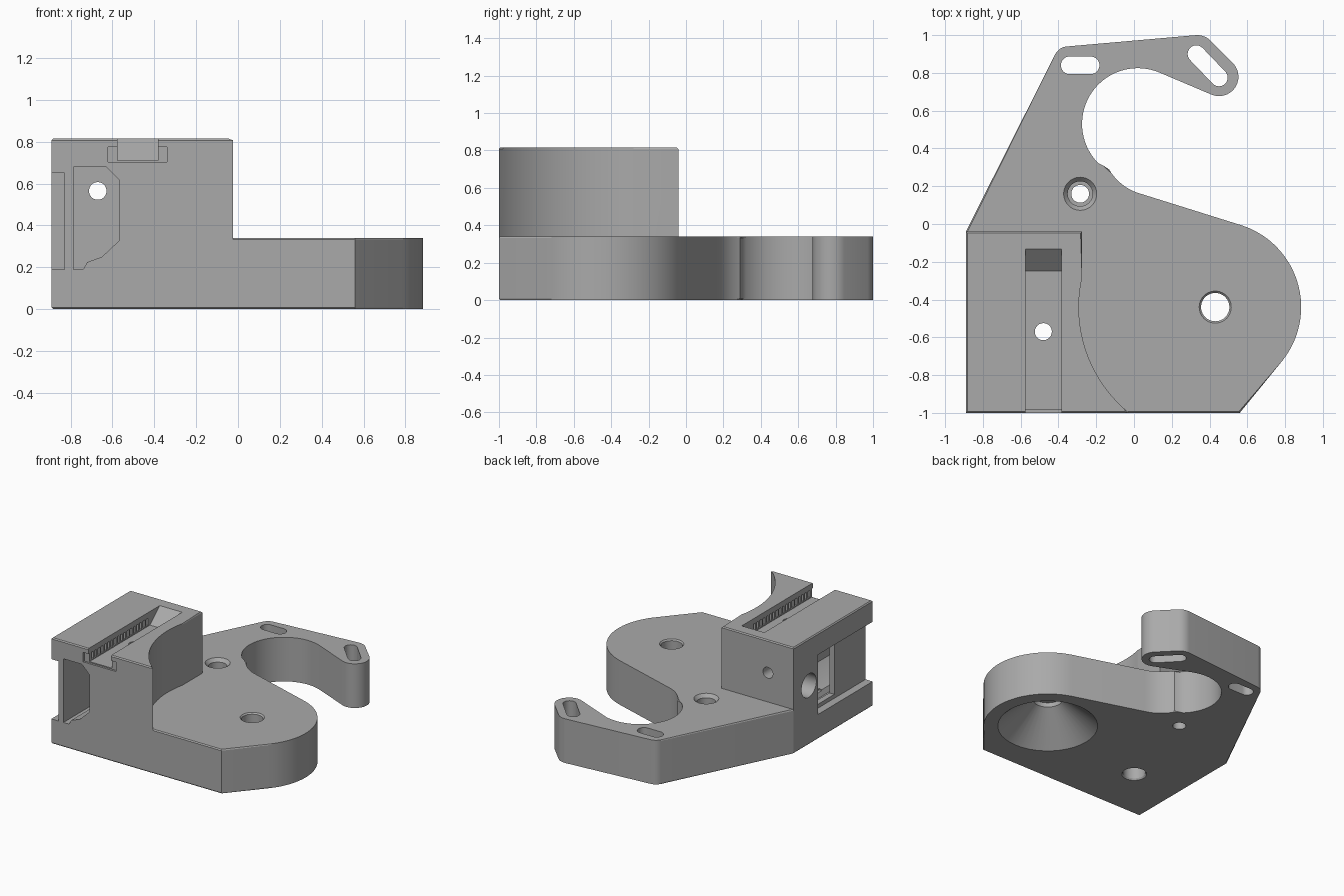
import bpy, bmesh, math

if "Cube" in bpy.data.objects:
    bpy.data.objects.remove(bpy.data.objects["Cube"], do_unlink=True)

grey = bpy.data.materials.new("plain grey")
grey.use_nodes = True
grey.diffuse_color = (0.4, 0.4, 0.4, 1)
grey.node_tree.nodes["Principled BSDF"].inputs["Base Color"].default_value = (0.4, 0.4, 0.4, 1)


def arc(cx, cy, r, start, end, n=16):
    angles = [math.radians(start + (end - start) * i / n) for i in range(n + 1)]
    return [(cx + r * math.cos(a), cy + r * math.sin(a)) for a in angles]


def circle(cx, cy, r, n=40):
    return arc(cx, cy, r, 0, 360, n)[:-1]


PLACE = {"x": lambda a, b, h: (h, a, b),
         "y": lambda a, b, h: (a, h, b),
         "z": lambda a, b, h: (a, b, h)}


def add_loft(bm, sections, axis):
    """Join matching outlines at successive heights into one closed solid."""
    rings = [[bm.verts.new(PLACE[axis](a, b, h)) for a, b in pts] for pts, h in sections]
    for low, high in zip(rings, rings[1:]):
        for i in range(len(low)):
            j = (i + 1) % len(low)
            bm.faces.new((low[i], low[j], high[j], high[i]))
    return [bm.faces.new(rings[0]), bm.faces.new(rings[-1])]


def finish(bm, name):
    bmesh.ops.recalc_face_normals(bm, faces=bm.faces)
    mesh = bpy.data.meshes.new(name)
    bm.to_mesh(mesh)
    bm.free()
    mesh.materials.append(grey)
    ob = bpy.data.objects.new(name, mesh)
    bpy.context.collection.objects.link(ob)
    return ob


def solid(name, sections, axis="z", edge=0):
    bm = bmesh.new()
    caps = add_loft(bm, sections, axis)
    if edge:
        rims = list({e for f in caps for e in f.edges})
        bmesh.ops.bevel(bm, geom=rims, offset=edge, segments=1, affect="EDGES")
    return finish(bm, name)


def prism(name, pts, low, high, axis="z", edge=0):
    return solid(name, [(pts, low), (pts, high)], axis, edge)


def stepped_hole(name, x, y, steps):
    return solid(name, [(circle(x, y, r), z) for r, z in steps])


def combine(target, tool, operation="DIFFERENCE"):
    mod = target.modifiers.new("combine", "BOOLEAN")
    mod.operation = operation
    mod.solver = "EXACT"
    mod.object = tool
    bpy.context.view_layer.objects.active = target
    bpy.ops.object.modifier_apply(modifier=mod.name)
    bpy.data.objects.remove(tool, do_unlink=True)


def rect(a0, b0, a1, b1):
    return [(a0, b0), (a1, b0), (a1, b1), (a0, b1)]


def slot(x0, y0, x1, y1, r):
    t = math.degrees(math.atan2(y1 - y0, x1 - x0))
    return arc(x1, y1, r, t - 90, t + 90) + arc(x0, y0, r, t + 90, t + 270)


# Base plate with round lobe and open hook
PIVOT = (0.43, -0.44)
outline = [(-0.89, -1), (0.56, -1)]
outline += arc(*PIVOT, 0.455, -38, 73, 28)
outline += arc(0.11, 0.43, 0.28, 255, 210, 10)
outline += arc(0.02, 0.53, 0.295, 230, 68, 32)
outline += arc(0.45, 0.78, 0.103, -113, 40)
outline += arc(0.335, 0.90, 0.10, 45, 95, 8)
outline += arc(-0.35, 0.865, 0.075, 95, 153, 8)
outline += [(-0.89, -0.04)]
body = prism("bracket_body", outline, 0, 0.34, edge=0.008)

# Tall clamp block with a curved flank clearing the lobe
block = [(-0.89, -1)] + arc(*PIVOT, 0.722, 231, 168, 24)
block += [(-0.275, -0.28), (-0.275, -0.04), (-0.89, -0.04)]
combine(body, prism("block", block, 0, 0.815, edge=0.008), "UNION")

# Cone recess below the lobe, and the pivot hole above it
combine(body, stepped_hole("cone", *PIVOT, [
    (0.365, -0.01), (0.355, 0), (0.105, 0.215), (0.105, 0.25),
    (0.075, 0.25), (0.075, 0.33), (0.09, 0.345)]))

# Countersunk screw hole beside the hook
combine(body, stepped_hole("screw_hole", -0.285, 0.16, [
    (0.047, -0.02), (0.047, 0.16), (0.066, 0.16), (0.066, 0.315), (0.092, 0.345)]))

# Adjusting slots in the hook
combine(body, prism("slot_a", slot(-0.34, 0.84, -0.23, 0.84, 0.047), -0.1, 0.5))
combine(body, prism("slot_b", slot(0.33, 0.90, 0.45, 0.775, 0.046), -0.1, 0.5))

# Belt channel with a ramp at its back end
ramp = [(-1.05, 0.71), (-0.25, 0.71), (-0.13, 0.816), (-0.13, 0.9), (-1.05, 0.9)]
combine(body, prism("channel", ramp, -0.575, -0.383, "x"))

# Toothed undercuts along the channel and its wide mouth
teeth = bmesh.new()
add_loft(teeth, [(rect(-0.62, 0.702, -0.338, 0.775), h) for h in (-1.05, -0.985)], "y")
for i in range(18):
    y = -0.96 + i * 0.039
    add_loft(teeth, [(rect(-0.607, 0.718, -0.351, 0.772), h) for h in (y, y + 0.023)], "y")
combine(body, finish(teeth, "teeth"))

# Vertical bolt hole from the channel down through the block
combine(body, stepped_hole("bolt_hole", -0.48, -0.57, [
    (0.095, -0.01), (0.08, 0.012), (0.08, 0.5), (0.045, 0.5), (0.045, 0.75)]))

# Front pocket with a clipped corner and curved floor
pocket = [(-0.787, 0.68), (-0.787, 0.19), (-0.74, 0.19), (-0.72, 0.225),
          (-0.65, 0.25), (-0.565, 0.33), (-0.565, 0.615), (-0.63, 0.68)]
combine(body, prism("pocket", pocket, -1.05, -0.335, "y"))

# Recess in the side wall, with a window into the pocket
combine(body, prism("side_recess", rect(-0.95, 0.19, -0.83, 0.65), -1.05, -0.335, "y"))
combine(body, prism("window", rect(-0.62, 0.22, -0.345, 0.62), -0.9, -0.7, "x"))

# Screw holes through the back wall and the side wall
combine(body, prism("back_hole", circle(-0.67, 0.565, 0.042), -0.5, 0.1, "y"))
combine(body, prism("side_hole", circle(-0.225, 0.455, 0.09), -0.95, -0.62, "x"))

# Smooth curves, crisp edges
bpy.ops.object.select_all(action="DESELECT")
body.select_set(True)
bpy.context.view_layer.objects.active = body
bpy.ops.object.shade_smooth_by_angle(angle=math.radians(25))
